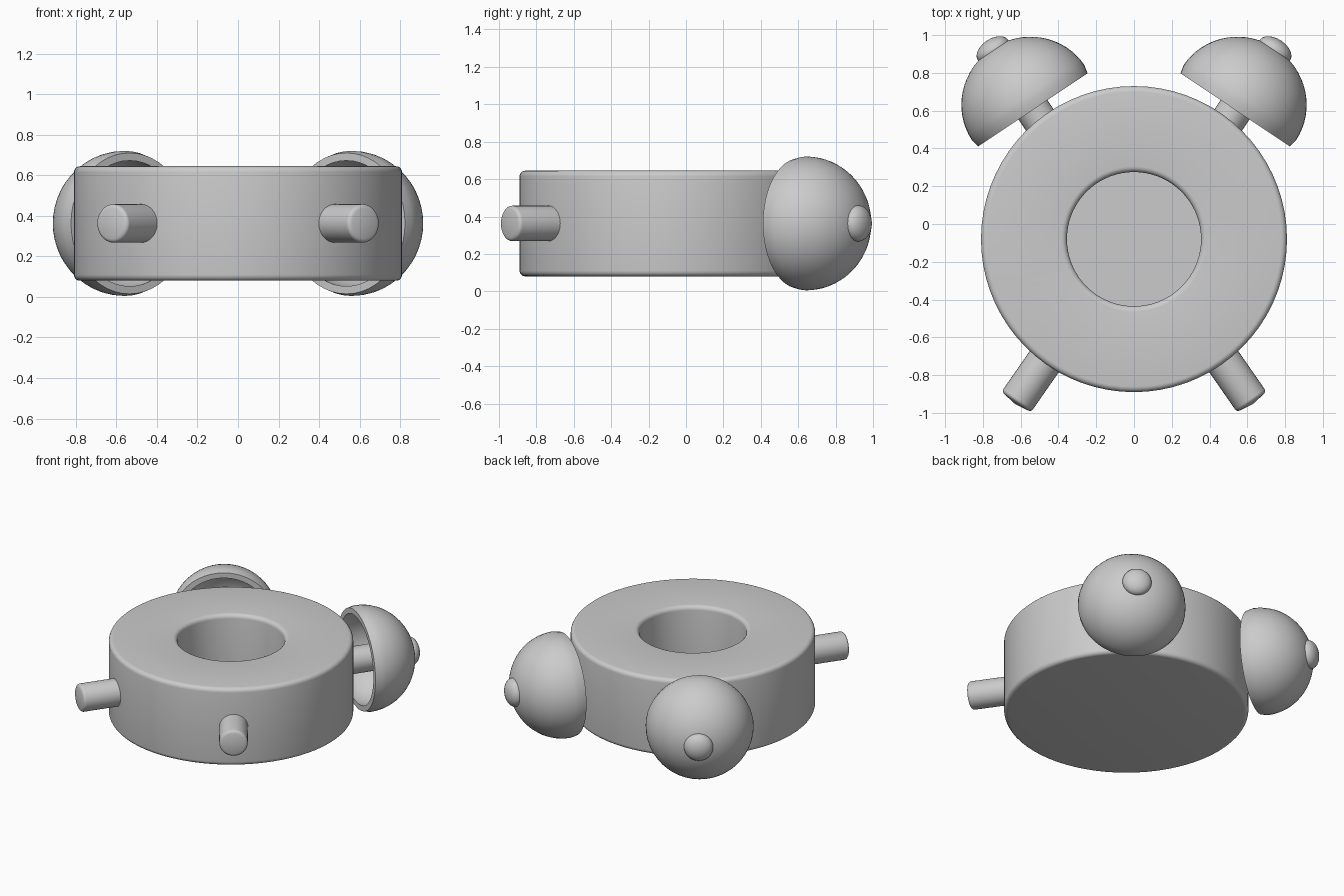
import bpy, bmesh, math
from mathutils import Vector

if "Cube" in bpy.data.objects:
    bpy.data.objects.remove(bpy.data.objects["Cube"])


def arc(cr, cz, rr, rz, a0, a1, n):
    """Elliptical arc as (radius, height) points, angles in degrees."""
    pts = []
    for i in range(n + 1):
        a = math.radians(a0 + (a1 - a0) * i / n)
        pts.append((max(0.0, cr + rr * math.cos(a)), cz + rz * math.sin(a)))
    return pts


def lathe(name, profile, origin, axis=(0, 0, 1), segs=48):
    """Revolve a (radius, height) profile about an axis through origin."""
    bm = bmesh.new()
    rings = []
    for r, h in profile:
        if r < 1e-5:
            rings.append([bm.verts.new((0, 0, h))] * segs)
        else:
            rings.append([bm.verts.new((r * math.cos(2 * math.pi * i / segs),
                                        r * math.sin(2 * math.pi * i / segs), h))
                          for i in range(segs)])
    for a, b in zip(rings, rings[1:]):
        for i in range(segs):
            j = (i + 1) % segs
            face = list(dict.fromkeys((a[i], a[j], b[j], b[i])))
            if len(face) > 2:
                bm.faces.new(face)
    bmesh.ops.recalc_face_normals(bm, faces=bm.faces[:])
    mesh = bpy.data.meshes.new(name)
    bm.to_mesh(mesh)
    bm.free()
    ob = bpy.data.objects.new(name, mesh)
    bpy.context.collection.objects.link(ob)
    ob.location = origin
    ob.rotation_mode = 'QUATERNION'
    ob.rotation_quaternion = Vector(axis).to_track_quat('Z', 'Y')
    bpy.ops.object.select_all(action='DESELECT')
    bpy.context.view_layer.objects.active = ob
    ob.select_set(True)
    bpy.ops.object.shade_smooth_by_angle(angle=math.radians(35))
    return ob


MID = 0.363          # height of the bells and legs
CY = -0.08           # body centre in y
BV = 0.03            # edge rounding

# Round body with a recessed face
body = [(0, 0.08)]
body += arc(0.81 - BV, 0.08 + BV, BV, BV, -90, 0, 5)
body += arc(0.81 - BV, 0.645 - BV, BV, BV, 0, 90, 5)
body += arc(0.355 + BV, 0.645 - BV, BV, BV, 90, 180, 5)
body += [(0.355, 0.22), (0, 0.22)]
lathe("clock_body", body, (0, CY, 0), segs=72)

# Hollow bell shell: outer dome, then inner dome back to the rim
outer = [(0.348, -0.045)] + arc(0, 0, 0.358, 0.345, 0, 90, 16)
inner = arc(0, 0, 0.318, 0.305, 90, 0, 16) + [(0.31, -0.045)]
bell = outer + inner + [outer[0]]

for side, sx in (("left", -1), ("right", 1)):
    up = Vector((sx * 0.556, 0.831, 0)).normalized()
    centre = Vector((sx * 0.56, 0.642, MID))
    lathe(side + "_bell", bell, centre, up)

    # Flattened button on top of the bell
    lathe(side + "_bell_button", arc(0, 0, 0.097, 0.06, -90, 90, 14),
          centre + up * 0.335, up, 32)

    # Stem joining the bell to the body
    lathe(side + "_bell_stem", [(0, -0.3), (0.092, -0.3), (0.092, 0.29), (0, 0.29)],
          centre, up, 32)

    # Splayed leg with a softened foot
    down = Vector((sx * 0.57, -0.82, 0)).normalized()
    foot = Vector((sx * 0.622, -0.94, MID))
    leg = [(0, -0.42), (0.095, -0.42)]
    leg += arc(0.07, -0.015, 0.025, 0.02, 0, 80, 5) + [(0, 0.015)]
    lathe(side + "_leg", leg, foot, down, 32)
